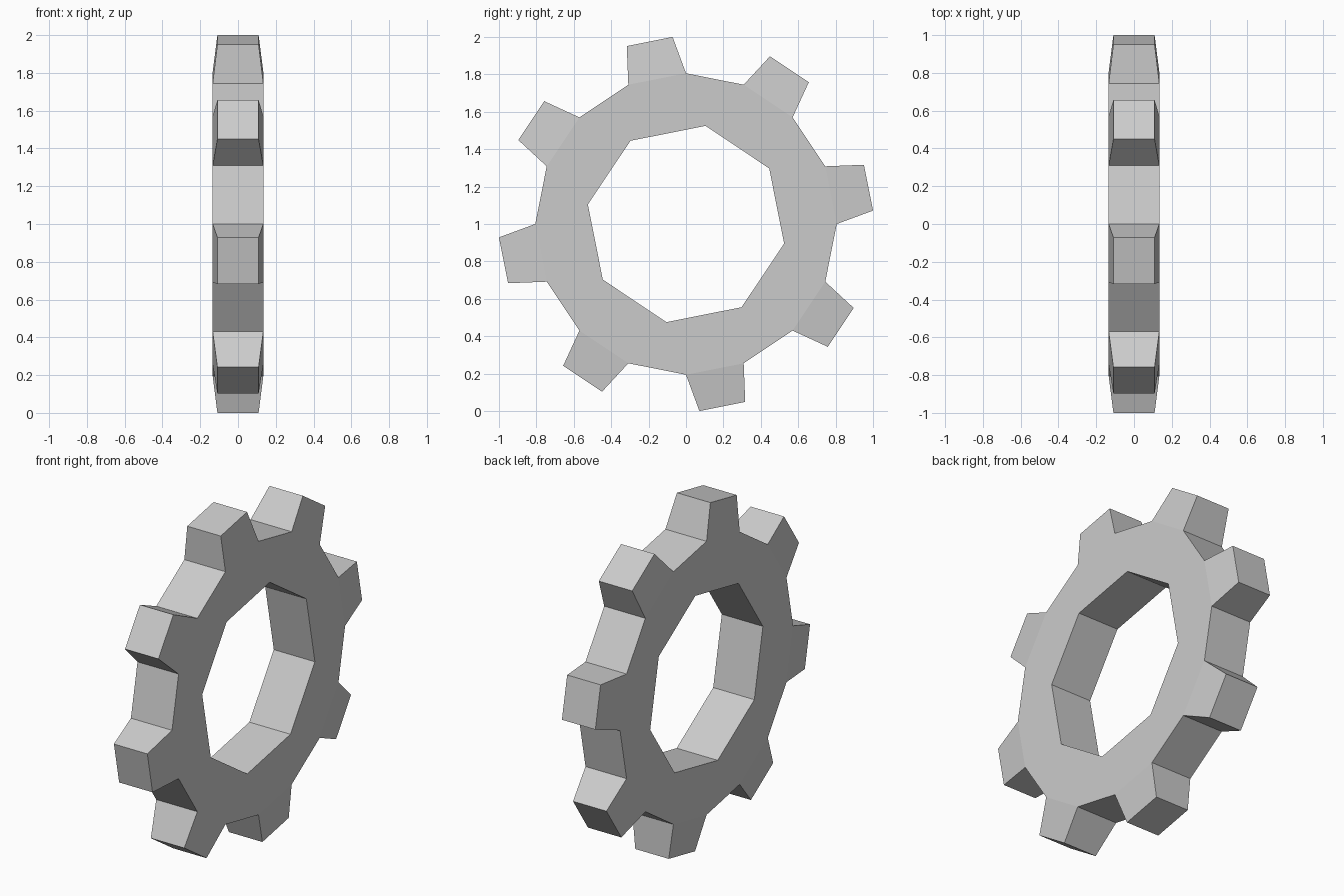
import bpy, bmesh
from math import sin, cos, radians

if "Cube" in bpy.data.objects:
    bpy.data.objects.remove(bpy.data.objects["Cube"])

TEETH = 8
STEP = 360 / TEETH
CENTRE_Z = 1.0
R_HOLE, R_ROOT, R_TIP = 0.535, 0.806, 1.0026
HALF_BODY, HALF_TIP = 0.134, 0.109
TIP_ANGLE = 7.16

bm = bmesh.new()


def pair(radius, degrees, half):
    """Matching points on the two sides of the gear, at one polar position."""
    y = radius * cos(radians(degrees))
    z = CENTRE_Z + radius * sin(radians(degrees))
    return [bm.verts.new((x, y, z)) for x in (-half, half)]


# Rings of points: hole corners sit mid-gap, each tooth has two roots and two tips
hole, root_a, root_b, tip_a, tip_b = [], [], [], [], []
for i in range(TEETH):
    mid = 101.25 + i * STEP
    hole.append(pair(R_HOLE, mid - STEP / 2, HALF_BODY))
    root_a.append(pair(R_ROOT, mid - STEP / 4, HALF_BODY))
    root_b.append(pair(R_ROOT, mid + STEP / 4, HALF_BODY))
    tip_a.append(pair(R_TIP, mid - TIP_ANGLE, HALF_TIP))
    tip_b.append(pair(R_TIP, mid + TIP_ANGLE, HALF_TIP))


def across(p, q):
    """Wall joining the two sides of the gear."""
    bm.faces.new((p[0], q[0], q[1], p[1]))


for i in range(TEETH):
    j = (i + 1) % TEETH
    # Flat sides of the ring and tapered sides of the tooth
    for s in (0, 1):
        bm.faces.new((hole[i][s], hole[j][s], root_b[i][s], root_a[i][s]))
        bm.faces.new((hole[j][s], root_a[j][s], root_b[i][s]))
        bm.faces.new((root_a[i][s], root_b[i][s], tip_b[i][s], tip_a[i][s]))
    # Hole wall, tooth flanks, tooth top and gap floor
    across(hole[i], hole[j])
    across(root_a[i], tip_a[i])
    across(tip_a[i], tip_b[i])
    across(tip_b[i], root_b[i])
    across(root_b[i], root_a[j])

bmesh.ops.recalc_face_normals(bm, faces=bm.faces)
mesh = bpy.data.meshes.new("gear_wheel")
bm.to_mesh(mesh)
bm.free()
gear = bpy.data.objects.new("gear_wheel", mesh)
bpy.context.collection.objects.link(gear)
